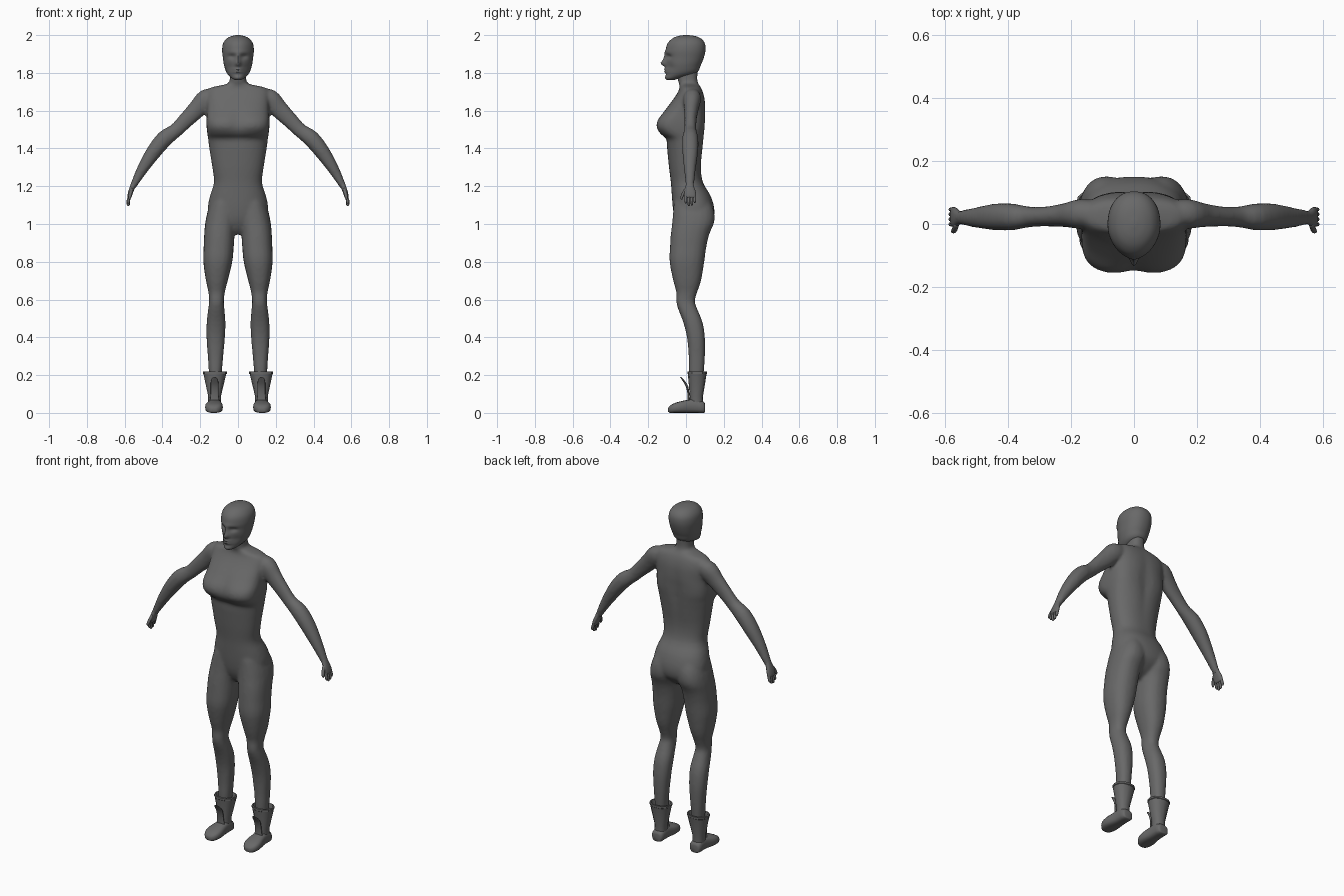
import bpy, bmesh, math
from math import cos, sin, pi, exp

dark = bpy.data.materials.new("dark_grey")
dark.diffuse_color = (.14, .14, .14, 1)


def g(a):
    return exp(-a * a)


def power(c, n):
    return math.copysign(abs(c) ** (2 / n), c)


def spline(secs, steps):
    """Catmull-Rom interpolation of section tuples."""
    out = []
    for i in range(len(secs) - 1):
        p = [secs[max(0, min(len(secs) - 1, i + k))] for k in (-1, 0, 1, 2)]
        for j in range(steps):
            t = j / steps
            out.append([.5 * (2 * b + (c - a) * t + (2 * a - 5 * b + 4 * c - d) * t * t
                              + (3 * b - a - 3 * c + d) * t ** 3) for a, b, c, d in zip(*p)])
    return out + [list(secs[-1])]


def loft(name, secs, n=2.3, sides=20, steps=3, tilt=False, axis='z', s=1, shape=None, angle=60):
    """Skin of rings (level, centre x, half width, low, high[, squareness])."""
    secs = spline([q if len(q) == 6 else (*q, n) for q in secs], steps)
    bm = bmesh.new()
    rings = []
    for i, (z, cx, a, lo, hi, m) in enumerate(secs):
        ux, uz = 1, 0
        if tilt:
            p, q = secs[max(0, i - 1)], secs[min(len(secs) - 1, i + 1)]
            dx, dz = q[1] - p[1], q[0] - p[0]
            d = math.hypot(dx, dz)
            ux, uz = -dz / d, dx / d
        ring = []
        for k in range(sides):
            t = 2 * pi * k / sides
            u = a * power(cos(t), m)
            v = (lo + hi) / 2 + (hi - lo) / 2 * power(sin(t), m)
            x, w = (cx + u * ux) * s, z + u * uz
            co = (x, v, w) if axis == 'z' else (x, w, v)
            ring.append(bm.verts.new(shape(*co) if shape else co))
        rings.append(ring)
    for r, q in zip(rings, rings[1:]):
        for k in range(sides):
            j = (k + 1) % sides
            bm.faces.new((r[k], r[j], q[j], q[k]))
    bm.faces.new(rings[0])
    bm.faces.new(rings[-1])
    bmesh.ops.recalc_face_normals(bm, faces=bm.faces)
    me = bpy.data.meshes.new(name)
    bm.to_mesh(me)
    bm.free()
    me.materials.append(dark)
    ob = bpy.data.objects.new(name, me)
    bpy.context.collection.objects.link(ob)
    bpy.ops.object.select_all(action='DESELECT')
    ob.select_set(True)
    bpy.context.view_layer.objects.active = ob
    bpy.ops.object.shade_smooth_by_angle(angle=math.radians(angle))
    return ob


def trunk(x, y, z):
    """Shallow hollows down the breastbone and spine."""
    if y < 0:
        y += .014 * g(x / .04) * g((z - 1.54) / .06)
    else:
        y -= .008 * g(x / .03) * g((z - 1.5) / .16)
    return x, y, z


# torso with neck, bust, waist and hips
body = [loft("torso", [
    (.945, 0, .03, -.01, .05), (.97, 0, .08, -.035, .095), (1.02, 0, .14, -.058, .142),
    (1.08, 0, .160, -.069, .150), (1.15, 0, .148, -.075, .130), (1.22, 0, .127, -.08, .09),
    (1.30, 0, .136, -.09, .08), (1.40, 0, .152, -.10, .09), (1.45, 0, .158, -.105, .095, 2.5),
    (1.475, 0, .162, -.135, .097, 2.8), (1.51, 0, .166, -.158, .10, 3.2),
    (1.55, 0, .167, -.153, .102, 3.2), (1.60, 0, .165, -.115, .104, 2.8),
    (1.66, 0, .165, -.068, .10, 2.7), (1.70, 0, .165, -.042, .090, 2.5),
    (1.722, 0, .145, -.034, .080), (1.734, 0, .09, -.034, .072), (1.745, 0, .052, -.038, .065),
    (1.77, 0, .043, -.045, .06), (1.83, 0, .042, -.05, .065)], sides=40, shape=trunk)]

for s in (-1, 1):
    # legs, including the buttocks
    body.append(loft("leg", [
        (1.17, .07, .03, -.02, .09), (1.13, .073, .062, -.06, .122), (1.07, .080, .080, -.068, .148),
        (1.01, .090, .083, -.073, .150), (.95, .098, .081, -.08, .125), (.88, .102, .08, -.085, .108),
        (.80, .107, .077, -.087, .097), (.70, .112, .058, -.068, .08), (.64, .113, .044, -.052, .06),
        (.59, .114, .039, -.052, .047), (.55, .115, .043, -.042, .06), (.48, .116, .05, -.015, .088),
        (.40, .118, .049, .005, .10), (.30, .119, .041, .014, .10), (.22, .12, .035, .015, .095),
        (.12, .122, .028, .025, .085)], s=s))
    # arms
    body.append(loft("arm", [
        (1.68, .11, .035, 0, .07), (1.662, .165, .054, -.015, .08), (1.61, .215, .049, -.01, .067),
        (1.55, .275, .042, -.008, .056), (1.495, .33, .038, -.01, .055), (1.455, .385, .044, -.02, .065),
        (1.39, .44, .041, -.02, .065), (1.30, .50, .031, -.012, .053), (1.22, .545, .020, -.003, .044),
        (1.19, .560, .015, 0, .04)], tilt=True, s=s, n=2.1))

# blend limbs and torso into one skin
bpy.ops.object.select_all(action='DESELECT')
for ob in body:
    ob.select_set(True)
bpy.context.view_layer.objects.active = body[0]
bpy.ops.object.join()
skin = body[0]
skin.name = "body"
rm = skin.modifiers.new("blend", 'REMESH')
rm.mode = 'VOXEL'
rm.voxel_size = .009
rm.use_smooth_shade = True
sm = skin.modifiers.new("soften", 'SMOOTH')
sm.factor = .5
sm.iterations = 6


# head with a modelled face
def face(x, y, z):
    if y < 0:
        x *= 1 - .2 * min(1, -y / .11) ** 2
    if y < -.02:
        y -= .026 * g(x / .014) * g((z - 1.85) / .016) + .013 * g(x / .012) * g((z - 1.878) / .022)
        y += .012 * g((abs(x) - .033) / .019) * g((z - 1.887) / .012)
        y -= .004 * g((z - 1.908) / .012) * g(x / .05)
        y -= .010 * g(x / .024) * (g((z - 1.819) / .006) + g((z - 1.805) / .006))
        y -= .005 * g(x / .025) * g((z - 1.775) / .01)
        y += .006 * g((abs(x) - .045) / .02) * g((z - 1.83) / .02)
    return x, y, z


loft("head", [
    (1.763, 0, .018, -.10, -.06), (1.772, 0, .036, -.106, -.03), (1.80, 0, .060, -.106, .055),
    (1.84, 0, .074, -.106, .078), (1.88, 0, .080, -.105, .094), (1.92, 0, .084, -.107, .103),
    (1.955, 0, .079, -.098, .10), (1.98, 0, .062, -.075, .082), (1.994, 0, .037, -.045, .052),
    (2.0, 0, .008, -.01, .012)], n=2.2, sides=64, steps=6, shape=face)

for s in (-1, 1):
    # hand: palm, four fingers and thumb
    loft("palm", [(1.235, .540, .017, .002, .038), (1.20, .557, .014, -.002, .042),
                  (1.17, .568, .013, -.012, .052), (1.145, .575, .011, -.008, .054),
                  (1.138, .577, .006, 0, .048)], tilt=True, s=s, sides=14)
    for y, tip in ((-.001, 1.108), (.015, 1.096), (.031, 1.099), (.046, 1.112)):
        loft("finger", [(1.155, .572, .008, y - .007, y + .007), (1.125, .58, .009, y - .007, y + .007),
                        (tip + .006, .581, .008, y - .006, y + .006),
                        (tip, .581, .003, y - .003, y + .003)], tilt=True, s=s, sides=8, steps=2)
    loft("thumb", [(1.19, .562, .008, -.006, .012), (1.165, .568, .009, -.022, -.004),
                   (1.14, .574, .008, -.030, -.016), (1.13, .574, .003, -.027, -.020)],
         tilt=True, s=s, sides=8, steps=2)

    # boot shaft with a hollow flared rim
    loft("boot_shaft", [(.03, .124, .034, .02, .092), (.09, .124, .034, .02, .09),
                        (.205, .1225, .060, .010, .109), (.207, .1225, .063, .008, .111),
                        (.218, .1225, .063, .008, .111), (.22, .1225, .056, .014, .106),
                        (.19, .1225, .048, .018, .10)], sides=12, steps=1, s=s, angle=35)
    # boot foot, heel to toe
    loft("boot_foot", [(.101, .124, .022, .004, .045), (.092, .124, .034, 0, .06),
                       (.05, .124, .036, 0, .075), (.015, .125, .039, 0, .07),
                       (-.03, .127, .047, 0, .061), (-.065, .128, .043, 0, .05),
                       (-.085, .128, .03, 0, .038), (-.094, .128, .014, .006, .026)],
         axis='y', n=2.9, s=s, sides=16, steps=2, angle=50)
    # boot tongue curling forward
    loft("boot_tongue", [(.06, .124, .026, .008, .022), (.10, .124, .021, .008, .018),
                         (.14, .124, .021, -.001, .012), (.165, .124, .02, -.015, -.003),
                         (.183, .124, .014, -.027, -.018), (.189, .124, .006, -.031, -.025)],
         n=3, s=s, sides=12, steps=2)
